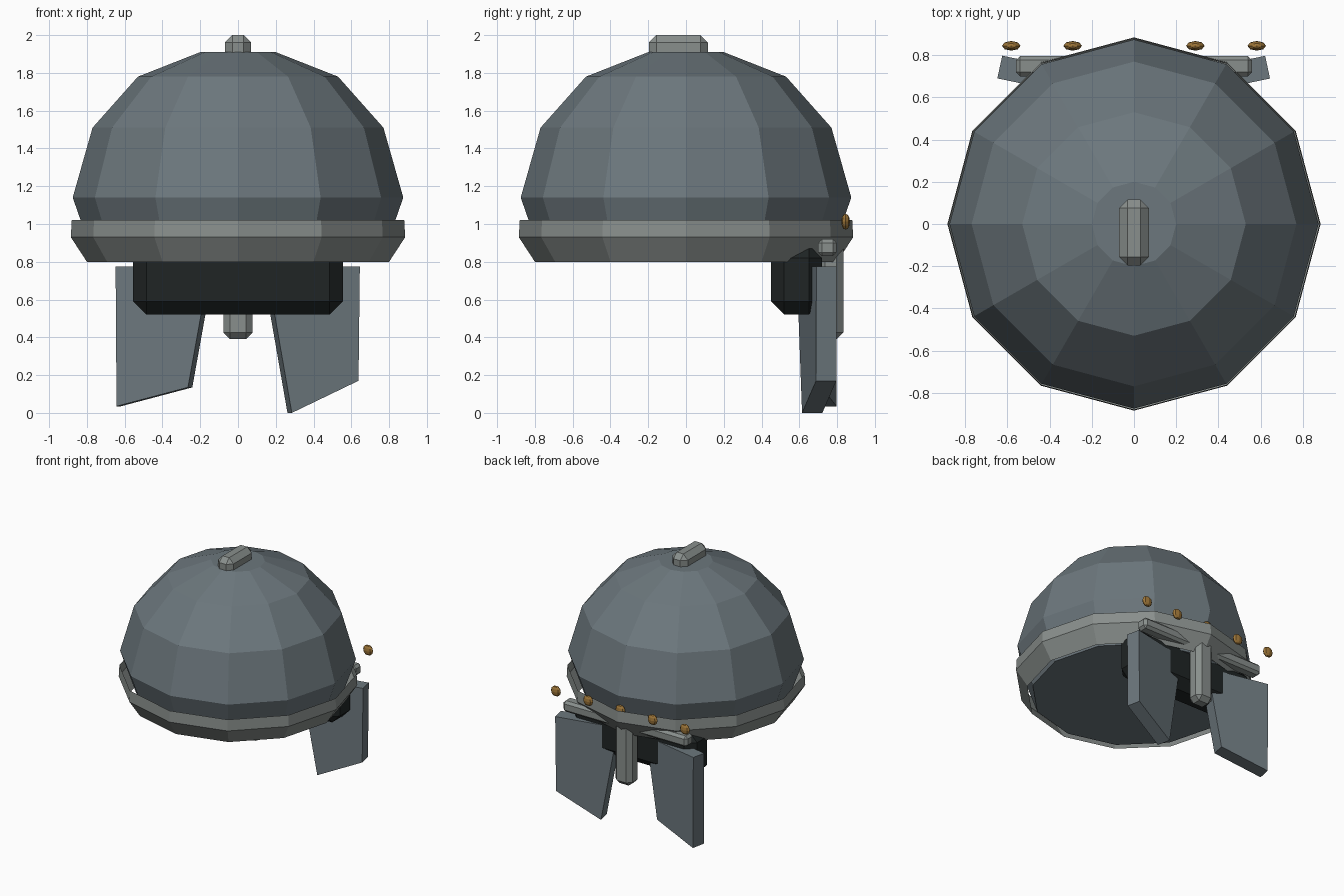
import bpy, bmesh, math
from mathutils import Vector

if "Cube" in bpy.data.objects:
    bpy.data.objects.remove(bpy.data.objects["Cube"])


def material(name, rgb):
    m = bpy.data.materials.new(name)
    m.diffuse_color = (*rgb, 1)
    m.use_nodes = True
    m.node_tree.nodes["Principled BSDF"].inputs["Base Color"].default_value = m.diffuse_color
    return m


STEEL = material("blue_steel", (0.15, 0.185, 0.205))
TRIM = material("grey_trim", (0.25, 0.275, 0.265))
DARK = material("dark_lining", (0.014, 0.018, 0.018))
BRASS = material("brass", (0.34, 0.18, 0.04))


def finish(bm, name, mat, normals=True):
    if normals:
        bmesh.ops.recalc_face_normals(bm, faces=bm.faces)
    me = bpy.data.meshes.new(name)
    bm.to_mesh(me)
    bm.free()
    me.materials.append(mat)
    ob = bpy.data.objects.new(name, me)
    bpy.context.collection.objects.link(ob)
    return ob


def lathe(name, profile, mat, sides=12, capped=False):
    """Revolve (radius, height) points, listed bottom to top, into flat facets."""
    bm = bmesh.new()
    rings = []
    for r, z in profile:
        rings.append([bm.verts.new((r * math.cos(i * math.tau / sides),
                                    r * math.sin(i * math.tau / sides), z))
                      for i in range(sides)])
    for lo, hi in zip(rings, rings[1:]):
        for i in range(sides):
            j = (i + 1) % sides
            bm.faces.new((lo[i], lo[j], hi[j], hi[i]))
    if capped:
        bm.faces.new(rings[0][::-1])
        bm.faces.new(rings[-1])
    return finish(bm, name, mat, normals=False)


def bevel_box(name, lo, hi, bevel, mat):
    """Box between two corners with single-segment chamfered edges."""
    lo, hi = Vector(lo), Vector(hi)
    bm = bmesh.new()
    bmesh.ops.create_cube(bm, size=1)
    bmesh.ops.scale(bm, vec=hi - lo, verts=bm.verts)
    bmesh.ops.translate(bm, vec=(lo + hi) / 2, verts=bm.verts)
    bmesh.ops.bevel(bm, geom=bm.edges[:], offset=bevel, segments=1,
                    affect='EDGES', profile=0.5)
    return finish(bm, name, mat)


def cheek_plate(name, side, outline):
    """Plate swung inward; outline is (distance from centre, height)."""
    slope, thick = 0.21, 0.11
    bm = bmesh.new()
    front = [Vector((side * x, 0.69 + slope * (x - 0.645), z)) for x, z in outline]
    back = [p + Vector((-side * slope, 0.978, 0)) * thick for p in front]
    a = [bm.verts.new(p) for p in front]
    b = [bm.verts.new(p) for p in back]
    bm.faces.new(a)
    bm.faces.new(b[::-1])
    for i in range(len(a)):
        j = (i + 1) % len(a)
        bm.faces.new((a[i], a[j], b[j], b[i]))
    return finish(bm, name, STEEL)


# Helmet bowl and its loose flared rim band
lathe("helmet_dome", [(0.76, 0.81), (0.875, 1.14), (0.77, 1.51),
                      (0.53, 1.78), (0.20, 1.91)], STEEL, capped=True)
lathe("rim_band", [(0.80, 0.80), (0.885, 0.93), (0.88, 1.02)], TRIM)

# Crest stub on top
bevel_box("crest_stub", (-0.07, -0.197, 1.86), (0.07, 0.117, 2.0), 0.04, TRIM)

# Dark face opening, brow bar and nose guard
bevel_box("face_opening", (-0.555, 0.45, 0.52), (0.555, 0.72, 0.89), 0.07, DARK)
bevel_box("brow_bar", (-0.56, 0.70, 0.83), (0.56, 0.797, 0.92), 0.02, TRIM)
bevel_box("nose_guard", (-0.077, 0.70, 0.39), (0.077, 0.833, 0.93), 0.035, TRIM)

# Cheek plates, cut at different angles on each side
cheek_plate("cheek_plate_left", -1,
            [(0.648, 0.775), (0.643, 0.035), (0.265, 0.135), (0.15, 0.775)])
cheek_plate("cheek_plate_right", 1,
            [(0.645, 0.775), (0.638, 0.17), (0.285, 0.0), (0.15, 0.775)])

# Row of brass rivets
for i in range(-2, 3):
    bm = bmesh.new()
    bmesh.ops.create_uvsphere(bm, u_segments=8, v_segments=6, radius=1)
    bmesh.ops.scale(bm, vec=(0.044, 0.023, 0.042), verts=bm.verts)
    bmesh.ops.translate(bm, vec=(i * 0.291, 0.845, 1.012), verts=bm.verts)
    finish(bm, f"rivet_{i + 3}", BRASS)
